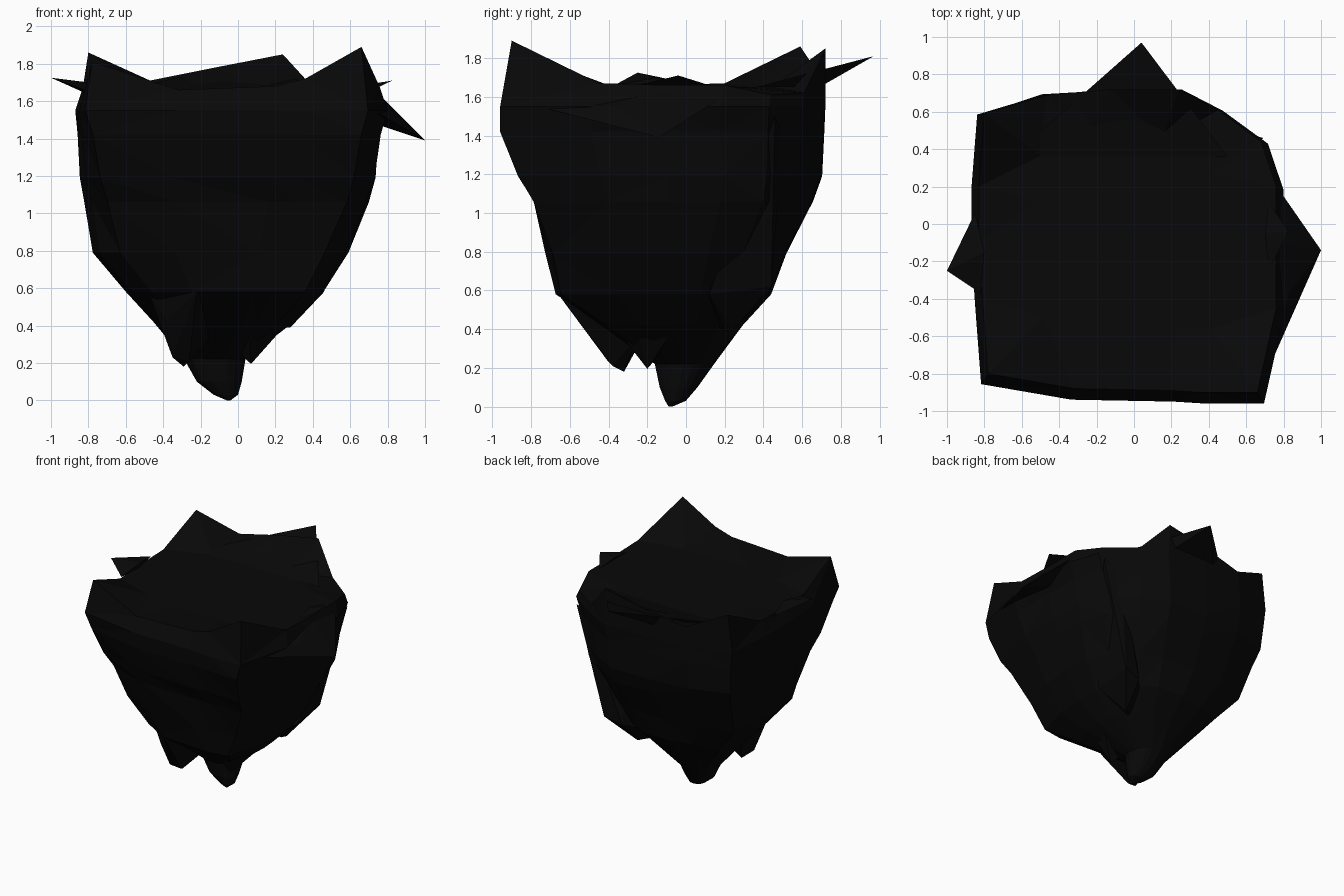
import bpy, bmesh, math, random

random.seed(4)

black = bpy.data.materials.new("coal_black")
black.diffuse_color = (0.0025, 0.0025, 0.0025, 1)


def finish(name, bm):
    bmesh.ops.recalc_face_normals(bm, faces=bm.faces)
    me = bpy.data.meshes.new(name)
    bm.to_mesh(me)
    bm.free()
    me.materials.append(black)
    ob = bpy.data.objects.new(name, me)
    bpy.context.collection.objects.link(ob)
    return ob


def hull(name, pts):
    """Faceted chunk: the convex hull of a few points."""
    bm = bmesh.new()
    for p in pts:
        bm.verts.new(p)
    bmesh.ops.convex_hull(bm, input=bm.verts)
    loose = [v for v in bm.verts if not v.link_faces]
    bmesh.ops.delete(bm, geom=loose, context='VERTS')
    return finish(name, bm)


# rim of the top, with four raised corners
RIM = [(.76, -.10, 1.66), (.76, .20, 1.66), (.68, .44, 1.61), (.45, .61, 1.62),
       (.24, .72, 1.85), (-.12, .72, 1.78), (-.47, .69, 1.71), (-.80, .59, 1.86),
       (-.83, .20, 1.67), (-.83, -.10, 1.66), (-.81, -.40, 1.66), (-.78, -.80, 1.81),
       (-.32, -.88, 1.66), (.20, -.89, 1.68), (.36, -.90, 1.72), (.66, -.90, 1.89),
       (.76, -.45, 1.67)]

# body levels: z, xmin, xmax, ymin, ymax
LEVELS = [(1.55, -.87, .80, -.96, .72), (1.42, -.865, .77, -.97, .73),
          (1.19, -.855, .74, -.89, .71), (1.06, -.835, .71, -.82, .66),
          (.79, -.79, .60, -.74, .53), (.58, -.60, .46, -.69, .45),
          (.42, -.46, .30, -.45, .30), (.22, -.29, .04, -.17, .15),
          (.10, -.22, .02, -.14, .06), (.03, -.13, 0, -.11, 0), (0, -.06, -.04, -.09, -.07)]

bm = bmesh.new()
x0, x1 = min(p[0] for p in RIM), max(p[0] for p in RIM)
y0, y1 = min(p[1] for p in RIM), max(p[1] for p in RIM)
unit = [((2 * p[0] - x0 - x1) / (x1 - x0), (2 * p[1] - y0 - y1) / (y1 - y0)) for p in RIM]

# flat middle of the top, then the rim, then the tapering levels
rings = [[bm.verts.new((x * .62, y * .62, 1.65)) for x, y, z in RIM],
         [bm.verts.new(p) for p in RIM]]
for z, ax, bx, ay, by in LEVELS:
    ring = []
    for u, v in unit:
        a = math.atan2(v, u)
        # the front left corner rounds off sooner than the others
        t = min(1, (1 - z / 1.55) * (1.5 if u < 0 and v < 0 else .45))
        if z < .3:
            t = 1
        u, v = u + (math.cos(a) - u) * t, v + (math.sin(a) - v) * t
        k = random.uniform(.97, 1.0) if .1 < z < 1.5 else 1
        ring.append(bm.verts.new(((ax + bx) / 2 + u * k * (bx - ax) / 2,
                                  (ay + by) / 2 + v * k * (by - ay) / 2, z)))
    rings.append(ring)
n = len(RIM)
for r, s in zip(rings, rings[1:]):
    for i in range(n):
        bm.faces.new((r[i], r[(i + 1) % n], s[(i + 1) % n], s[i]))
bm.faces.new(rings[0])
bm.faces.new(rings[-1])
bmesh.ops.triangulate(bm, faces=bm.faces)
finish("rock_body", bm)

# hanging points under the rock
hull("front_left_point", [(-.35, -.40, .23), (-.29, -.32, .18), (-.26, -.38, .21),
                          (-.48, -.44, .58), (-.22, -.66, .58), (-.38, -.48, .43),
                          (-.02, -.30, .58), (-.45, -.10, .58), (-.12, -.25, .36)])
hull("front_right_point", [(.07, -.20, .195), (.03, -.17, .23), (.30, -.30, .58),
                           (.05, -.50, .58), (-.1, -.1, .45), (.27, -.05, .42)])
hull("back_right_point", [(.28, .24, .39), (.26, .20, .39), (.46, .12, .58),
                          (.45, .44, .62), (.30, .42, .58), (.05, .1, .45),
                          (.69, .46, 1.50), (.55, .50, 1.40), (.3, .3, 1.3)])

# sharp shards around the rim
hull("back_shard", [(.04, .97, 1.81), (-.65, .36, 1.65), (.50, .36, 1.65),
                    (-.22, .69, 1.65), (.20, .69, 1.65)])
hull("left_shard", [(-1, -.25, 1.725), (-.82, -.37, 1.66), (-.85, .06, 1.66),
                    (-.80, -.15, 1.70), (-.81, -.15, 1.64)])
hull("right_shard", [(1, -.14, 1.39), (.75, .22, 1.62), (.83, -.37, 1.55),
                     (.73, -.10, 1.66), (.76, -.10, 1.47), (.69, -.84, 1.57)])
hull("small_right_shard", [(.825, -.04, 1.71), (.72, .12, 1.66), (.72, -.25, 1.66),
                           (.70, -.05, 1.69)])
